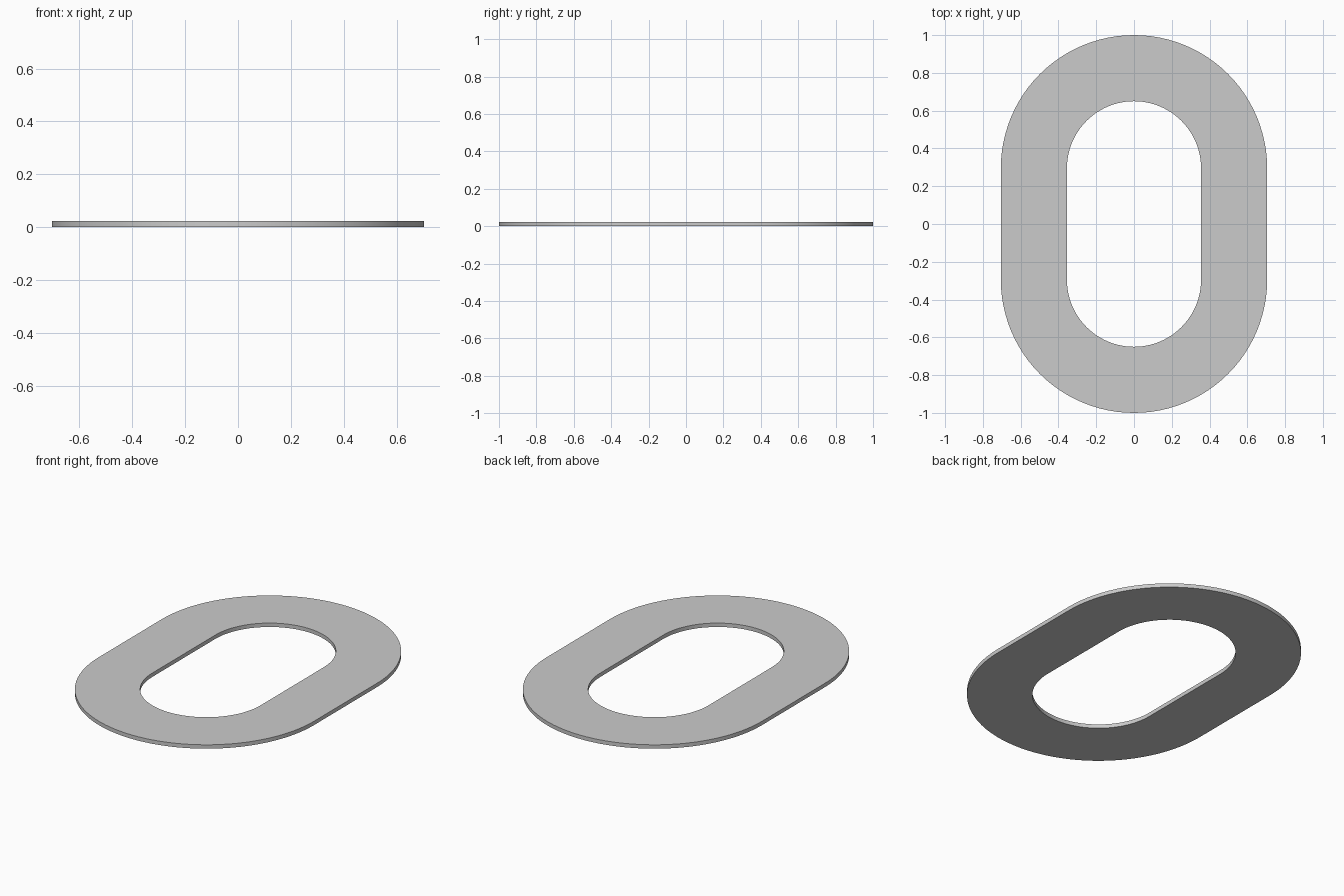
import bpy, bmesh, math

if "Cube" in bpy.data.objects:
    bpy.data.objects.remove(bpy.data.objects["Cube"])

OUTER, INNER = 0.705, 0.355   # end radii
HALF = 0.295                  # half length of the straight sides
HEIGHT = 0.023
SEGS = 48                     # segments per half circle


def stadium(bm, radius, z):
    """Ring of vertices: two half circles joined by straight sides."""
    ring = []
    for start, cy in ((0, HALF), (math.pi, -HALF)):
        for i in range(SEGS + 1):
            a = start + math.pi * i / SEGS
            ring.append(bm.verts.new((radius * math.cos(a), cy + radius * math.sin(a), z)))
    return ring


# Flat oval ring: four outlines bridged into a closed rectangular section
bm = bmesh.new()
rings = [stadium(bm, r, z) for r, z in
         ((OUTER, 0), (OUTER, HEIGHT), (INNER, HEIGHT), (INNER, 0))]
for k in range(4):
    a, b = rings[k], rings[(k + 1) % 4]
    for i in range(len(a)):
        j = (i + 1) % len(a)
        bm.faces.new((a[i], a[j], b[j], b[i]))
bmesh.ops.recalc_face_normals(bm, faces=bm.faces)

mesh = bpy.data.meshes.new("oval_ring_plate")
bm.to_mesh(mesh)
bm.free()
obj = bpy.data.objects.new("oval_ring_plate", mesh)
bpy.context.collection.objects.link(obj)

# Smooth rims with crisp edges
bpy.context.view_layer.objects.active = obj
obj.select_set(True)
bpy.ops.object.shade_smooth_by_angle(angle=math.radians(30))
